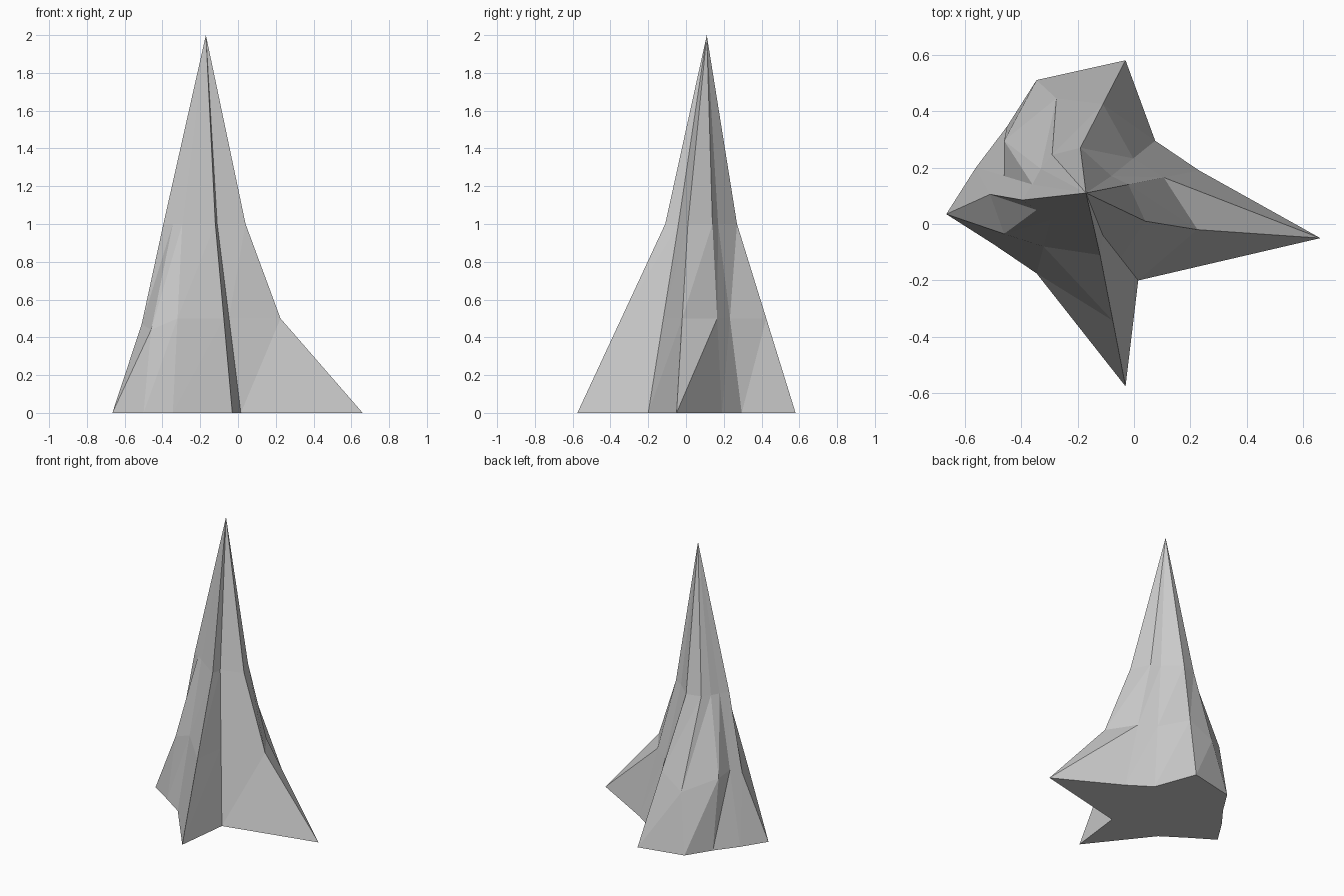
import bpy
import bmesh
from mathutils import Vector

default_cube = bpy.data.objects.get("Cube")
if default_cube:
    bpy.data.objects.remove(default_cube, do_unlink=True)


def make_material(name, color):
    material = bpy.data.materials.new(name)
    material.use_nodes = True
    material.diffuse_color = color
    material.node_tree.nodes["Principled BSDF"].inputs["Base Color"].default_value = color
    return material


def make_ribs():
    """Each rib: foot on the ground, shoulder at height one, optional bend between."""
    return [
        ((.66, -.05), (.04, .01), (.225, -.02, .5)),      # left spur
        ((.23, .19), (-.02, .14), None),
        ((.075, .295), (-.08, .17), None),
        ((-.03, .58), (-.19, .27), None),                 # back ridge
        ((-.345, .51), (-.29, .245), (-.275, .445, .4)),
        ((-.45, .345), (-.33, .195), (-.46, .295, .49)),
        ((-.56, .2), (-.36, .14), None),
        ((-.665, .035), (-.395, .085), (-.51, .105, .47)),  # right ridge
        ((-.5, -.07), (-.345, .05), (-.46, -.035, .44)),
        ((-.345, -.175), (-.295, .015), None),
        ((-.03, -.575), (-.12, -.11), None),              # front ridge
        ((.015, -.2), (-.11, -.04), None),
    ]


def add_rib(bm, foot, shoulder, bend):
    """Add the three vertices of one rib; an unbent rib is straight."""
    low = Vector((*foot, 0))
    high = Vector((*shoulder, 1))
    middle = Vector(bend) if bend else low.lerp(high, .5)
    return [bm.verts.new(point) for point in (low, middle, high)]


def build_spire(name, ribs, peak, material):
    bm = bmesh.new()
    columns = [add_rib(bm, *rib) for rib in ribs]
    tip = bm.verts.new(peak)

    # Rock faces between neighbouring ribs
    for index, here in enumerate(columns):
        following = columns[(index + 1) % len(columns)]
        for level in range(len(here) - 1):
            bm.faces.new((here[level], following[level], following[level + 1]))
            bm.faces.new((here[level], following[level + 1], here[level + 1]))
        bm.faces.new((here[-1], following[-1], tip))

    # Flat underside
    bm.faces.new([column[0] for column in reversed(columns)])

    bmesh.ops.recalc_face_normals(bm, faces=bm.faces[:])
    mesh = bpy.data.meshes.new(name)
    bm.to_mesh(mesh)
    bm.free()
    mesh.materials.append(material)
    spire = bpy.data.objects.new(name, mesh)
    bpy.context.collection.objects.link(spire)
    return spire


stone = make_material("stone grey", (.6, .6, .6, 1))
build_spire("rock_spire", make_ribs(), (-.17, .11, 2), stone)
